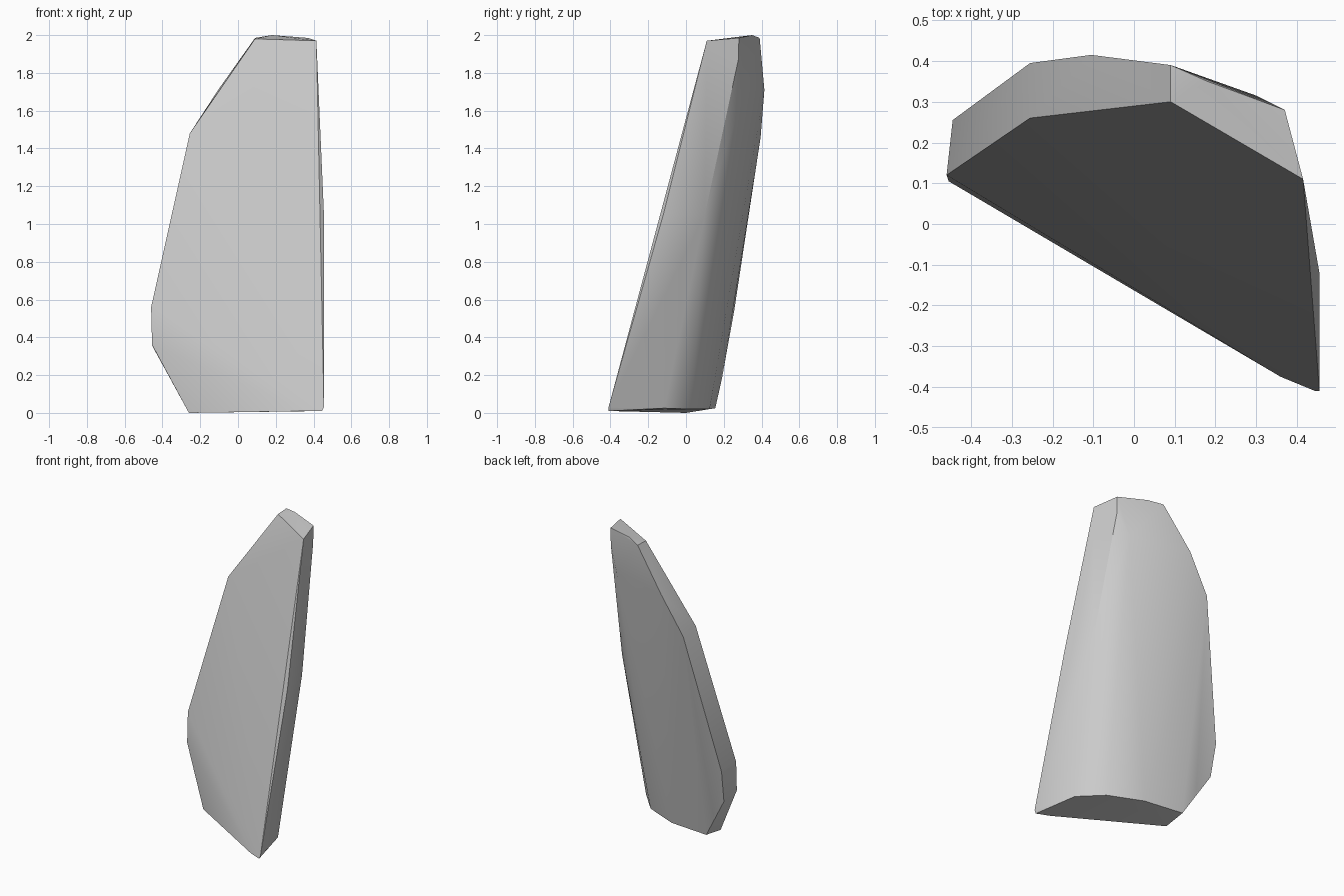
import bpy, bmesh, math

cube = bpy.data.objects.get("Cube")
if cube:
    bpy.data.objects.remove(cube, do_unlink=True)

# Stone colour
stone = bpy.data.materials.new("pale_grey_stone")
stone.use_nodes = True
grey = (0.6, 0.6, 0.6, 1)
stone.diffuse_color = grey
stone.node_tree.nodes["Principled BSDF"].inputs["Base Color"].default_value = grey

# Corners of the broad leaning front face
front_face = [(-.255, .26, 1.48), (.09, .30, 1.98), (.415, .11, 1.97),
              (.455, -.12, 1.05), (.455, -.41, .03), (.445, -.41, .01),
              (.36, -.375, .01), (-.26, 0, 0), (-.455, .105, .36), (-.46, .12, .56)]
# Blunt tip
tip = [(.09, .39, 1.985), (.18, .35, 2.0), (.37, .28, 1.985), (.37, .277, 1.87)]
# Curved back, top to bottom
back = [(-.105, .415, 1.71), (-.255, .395, 1.46), (.30, .315, 1.72),
        (.41, .10, 1.05), (.04, .29, 1.1), (-.445, .255, .54),
        (-.435, .215, .32), (-.34, .19, .18)]
# Rear rim of the flat foot
foot = [(.38, -.115, .025), (.245, .03, .02), (.02, .125, .02), (-.26, .155, .025)]

# Wrap the corners into one solid shard
bm = bmesh.new()
for co in front_face + tip + back + foot:
    bm.verts.new(co)
hull = bmesh.ops.convex_hull(bm, input=bm.verts[:])
unused = {g for g in hull["geom_interior"] + hull["geom_unused"]
          if isinstance(g, bmesh.types.BMVert)}
bmesh.ops.delete(bm, geom=list(unused), context="VERTS")
bmesh.ops.dissolve_limit(bm, angle_limit=math.radians(2),
                         verts=bm.verts[:], edges=bm.edges[:])
bmesh.ops.recalc_face_normals(bm, faces=bm.faces[:])

mesh = bpy.data.meshes.new("stone_shard")
bm.to_mesh(mesh)
bm.free()
mesh.materials.append(stone)
shard = bpy.data.objects.new("stone_shard", mesh)
bpy.context.collection.objects.link(shard)

# Smooth back with crisp rims
bpy.ops.object.select_all(action="DESELECT")
shard.select_set(True)
bpy.context.view_layer.objects.active = shard
bpy.ops.object.shade_smooth_by_angle(angle=math.radians(30))
